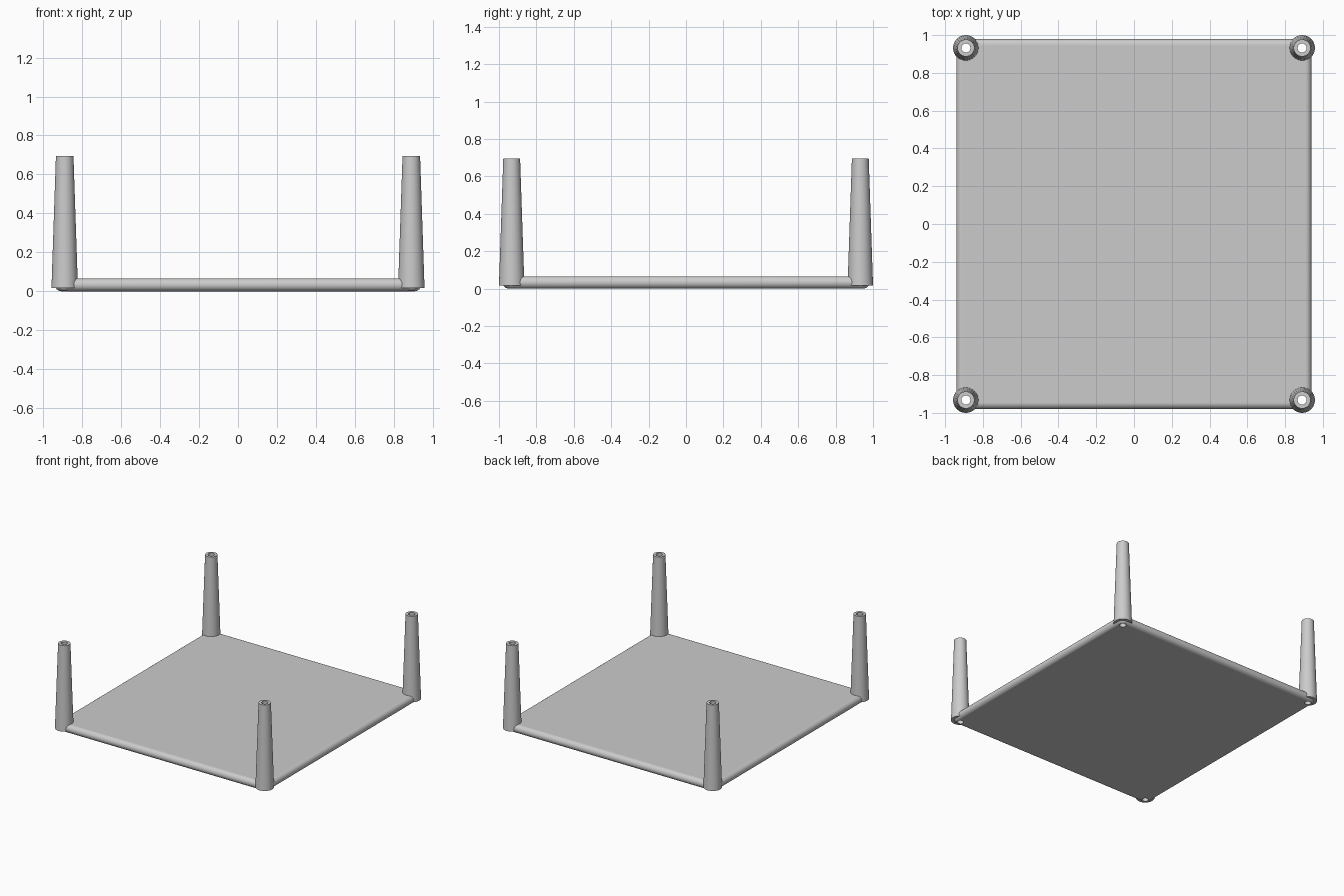
import bpy, bmesh, math

if "Cube" in bpy.data.objects:
    bpy.data.objects.remove(bpy.data.objects["Cube"])

HALF_X, HALF_Y, THICK = 0.94, 0.98, 0.066
LEG_X, LEG_Y, LEG_BASE, LEG_TOP = 0.89, 0.932, 0.016, 0.695
R_BASE, R_TOP, R_HOLE = 0.068, 0.045, 0.024
CORNER, SEG = 0.05, 32

gray = bpy.data.materials.new("light gray")
gray.use_nodes = True
color = (0.6, 0.6, 0.6, 1)
gray.diffuse_color = color
gray.node_tree.nodes["Principled BSDF"].inputs["Base Color"].default_value = color


def make_object(name, bm):
    bmesh.ops.recalc_face_normals(bm, faces=bm.faces)
    mesh = bpy.data.meshes.new(name)
    bm.to_mesh(mesh)
    bm.free()
    mesh.materials.append(gray)
    obj = bpy.data.objects.new(name, mesh)
    bpy.context.collection.objects.link(obj)
    return obj


def smooth(obj):
    bpy.ops.object.select_all(action="DESELECT")
    obj.select_set(True)
    bpy.context.view_layer.objects.active = obj
    bpy.ops.object.shade_smooth_by_angle(angle=math.radians(35))


def bridge(bm, a, b):
    for i in range(len(a)):
        j = (i + 1) % len(a)
        bm.faces.new((a[i], a[j], b[j], b[i]))


def outline(bm, inset, z):
    """Rounded rectangle ring, pulled in by inset."""
    ring = []
    for k, (sx, sy) in enumerate([(1, 1), (-1, 1), (-1, -1), (1, -1)]):
        for i in range(9):
            a = math.pi / 2 * (k + i / 8)
            r = CORNER - inset
            ring.append(bm.verts.new((sx * (HALF_X - CORNER) + r * math.cos(a),
                                      sy * (HALF_Y - CORNER) + r * math.sin(a), z)))
    return ring


# Thin panel with a half-round edge
bm = bmesh.new()
rings = []
radius = THICK / 2
for i in range(13):
    a = math.pi * (i / 12 - 0.5)
    rings.append(outline(bm, radius * (1 - math.cos(a)), radius + radius * math.sin(a)))
for lower, upper in zip(rings, rings[1:]):
    bridge(bm, lower, upper)
bm.faces.new(rings[0])
bm.faces.new(rings[-1])
panel = make_object("tabletop_panel", bm)

# Holes through the panel corners
corners = [("front_right", -1, -1), ("front_left", 1, -1),
           ("back_right", -1, 1), ("back_left", 1, 1)]
bm = bmesh.new()
for _, sx, sy in corners:
    made = bmesh.ops.create_cone(bm, cap_ends=True, segments=SEG, radius1=R_HOLE,
                                 radius2=R_HOLE, depth=0.4)
    bmesh.ops.translate(bm, verts=made["verts"], vec=(sx * LEG_X, sy * LEG_Y, 0))
cutter = make_object("hole_cutter", bm)
cut = panel.modifiers.new("leg holes", "BOOLEAN")
cut.object = cutter
cut.solver = "EXACT"
bpy.context.view_layer.objects.active = panel
bpy.ops.object.modifier_apply(modifier=cut.name)
bpy.data.objects.remove(cutter)
smooth(panel)

# Hollow tapered legs
profile = [(R_HOLE, LEG_BASE), (R_BASE, LEG_BASE), (R_TOP, LEG_TOP), (R_HOLE, LEG_TOP)]
for name, sx, sy in corners:
    bm = bmesh.new()
    loops = [[bm.verts.new((r * math.cos(math.tau * i / SEG), r * math.sin(math.tau * i / SEG), z))
              for i in range(SEG)] for r, z in profile]
    for k in range(4):
        bridge(bm, loops[k], loops[(k + 1) % 4])
    leg = make_object(name + "_leg", bm)
    leg.location = (sx * LEG_X, sy * LEG_Y, 0)
    smooth(leg)
